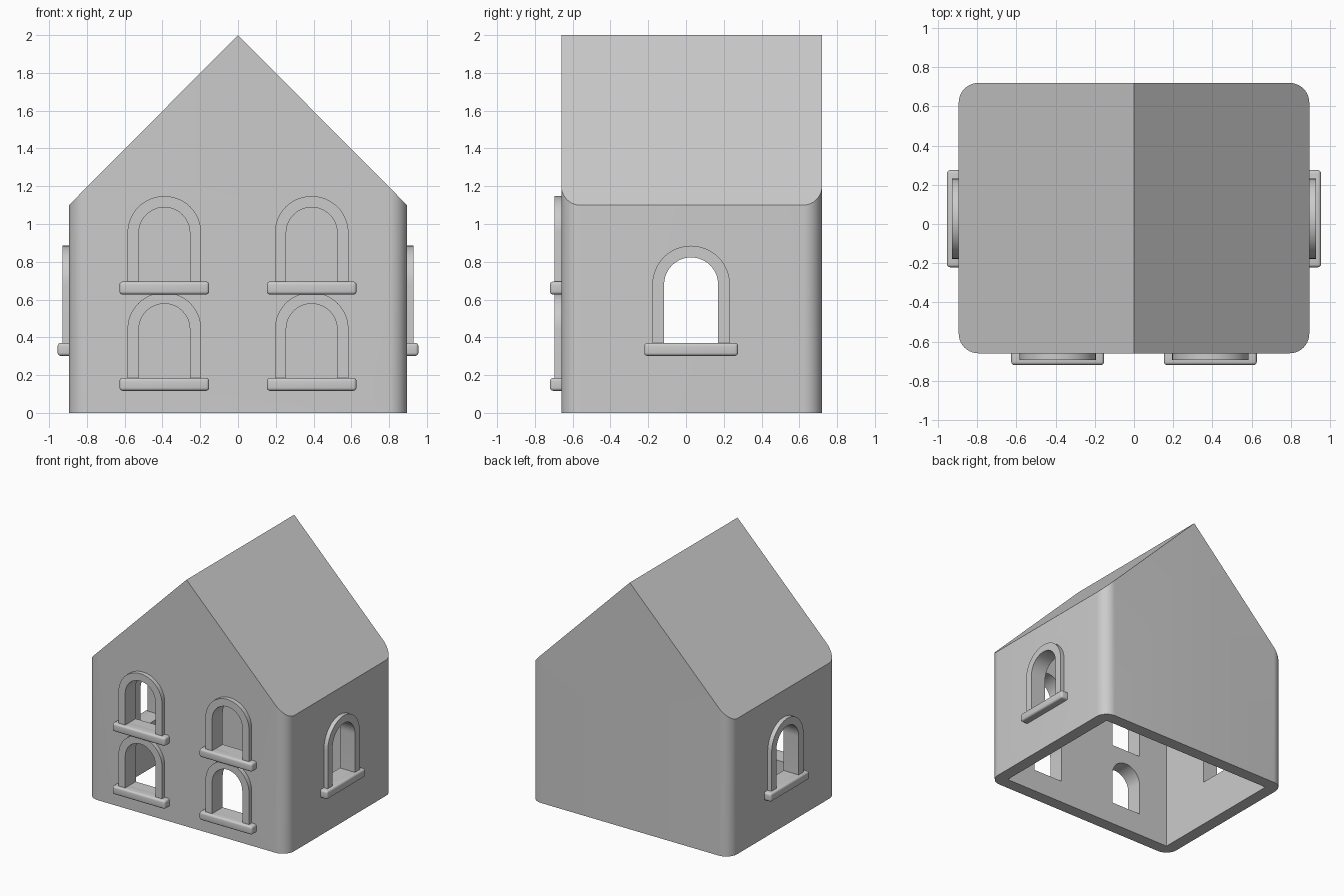
import bpy, bmesh
from math import pi, cos, sin, radians
from mathutils import Matrix, Vector

cube = bpy.data.objects.get("Cube")
if cube:
    bpy.data.objects.remove(cube, do_unlink=True)

grey = bpy.data.materials.new("warmless grey plaster")
grey.use_nodes = True
colour = (0.6, 0.6, 0.6, 1)
grey.diffuse_color = colour
grey.node_tree.nodes["Principled BSDF"].inputs["Base Color"].default_value = colour

HALF_X, FRONT, BACK = 0.895, -0.66, 0.72
EAVE, RIDGE, WALL = 1.10, 2.0, 0.1
MID_Y = (FRONT + BACK) / 2


def finish(bm, name, matrix=Matrix()):
    """Turn a bmesh into a smooth-by-angle grey object."""
    bm.transform(matrix)
    bmesh.ops.recalc_face_normals(bm, faces=bm.faces)
    mesh = bpy.data.meshes.new(name)
    bm.to_mesh(mesh)
    bm.free()
    mesh.materials.append(grey)
    obj = bpy.data.objects.new(name, mesh)
    bpy.context.collection.objects.link(obj)
    smooth(obj)
    return obj


def smooth(obj):
    bpy.ops.object.select_all(action='DESELECT')
    obj.select_set(True)
    bpy.context.view_layer.objects.active = obj
    bpy.ops.object.shade_smooth_by_angle(angle=radians(30))


def prism(points, offset):
    """Extrude a closed outline along an offset."""
    bm = bmesh.new()
    face = bm.faces.new([bm.verts.new(p) for p in points])
    moved = bmesh.ops.extrude_face_region(bm, geom=[face])["geom"]
    verts = [v for v in moved if isinstance(v, bmesh.types.BMVert)]
    bmesh.ops.translate(bm, verts=verts, vec=offset)
    return bm


def cut(target, cutter):
    mod = target.modifiers.new("opening", 'BOOLEAN')
    mod.operation, mod.solver, mod.object = 'DIFFERENCE', 'EXACT', cutter
    bpy.context.view_layer.objects.active = target
    bpy.ops.object.modifier_apply(modifier=mod.name)
    bpy.data.objects.remove(cutter, do_unlink=True)


def gabled_block(name, inset, radius, bottom, ridge):
    """Rounded rectangle raised to the ridge and trimmed by two roof planes."""
    hx, hy = HALF_X - inset - radius, (BACK - FRONT) / 2 - inset - radius
    corners = [(hx, hy), (-hx, hy), (-hx, -hy), (hx, -hy)]
    steps = 10 if radius else 0
    outline = []
    for i, (cx, cy) in enumerate(corners):
        for s in range(steps + 1):
            a = (i + s / max(steps, 1)) * pi / 2
            outline.append((cx + radius * cos(a), MID_Y + cy + radius * sin(a), bottom))
    bm = prism(outline, (0, 0, ridge + 0.2 - bottom))
    for side in (-1, 1):
        normal = Vector((side * (RIDGE - EAVE), 0, HALF_X)).normalized()
        geom = bm.verts[:] + bm.edges[:] + bm.faces[:]
        cut_geom = bmesh.ops.bisect_plane(bm, geom=geom, plane_co=(0, 0, ridge),
                                          plane_no=normal, clear_outer=True)["geom_cut"]
        edges = [e for e in cut_geom if isinstance(e, bmesh.types.BMEdge)]
        bmesh.ops.holes_fill(bm, edges=bm.edges[:], sides=0)
    return finish(bm, name)


def arch(radius, bottom, spring):
    """Half-round arch outline, in the plane facing -y."""
    n = 24
    top = [(radius * cos(pi * i / n), 0, spring + radius * sin(pi * i / n)) for i in range(n + 1)]
    return [(radius, 0, bottom)] + top + [(-radius, 0, bottom)]


def window(name, place, outer, inner, sill_top, top, sill_half):
    """Cut an arched opening and add its raised surround and sill."""
    spring = top - outer
    hole = prism(arch(inner, sill_top, spring), (0, 0.3, 0))
    cut(house, finish(hole, name + " cutter", place @ Matrix.Translation((0, -0.1, 0))))

    # Surround: one ring-shaped face between both arches, extruded outward
    ring = arch(outer, sill_top, spring) + arch(inner, sill_top, spring)[::-1]
    finish(prism(ring, (0, -0.035, 0)), name + " surround", place)

    # Rounded sill
    bm = bmesh.new()
    bmesh.ops.create_cube(bm, size=1)
    bmesh.ops.scale(bm, vec=(2 * sill_half, 0.09, 0.068), verts=bm.verts)
    bmesh.ops.translate(bm, vec=(0, -0.015, sill_top - 0.034), verts=bm.verts)
    bmesh.ops.bevel(bm, geom=bm.edges[:], offset=0.016, segments=4, profile=0.5,
                    affect='EDGES')
    finish(bm, name + " sill", place)


# Hollow house shell, open underneath
house = gabled_block("house shell", 0, 0.1, 0, RIDGE)
cut(house, gabled_block("room cutter", WALL, 0, -0.2, RIDGE - WALL * 1.41))

# Two rows of front windows
for side, x in (("right", -0.39), ("left", 0.39)):
    for row, z in (("lower", 0.185), ("upper", 0.695)):
        window(f"{row} {side} window", Matrix.Translation((x, FRONT, 0)),
               0.195, 0.135, z, z + 0.453, 0.237)

# One window on each side wall
for side, sign in (("right", -1), ("left", 1)):
    place = Matrix.Translation((sign * HALF_X, 0.027, 0)) @ Matrix.Rotation(sign * pi / 2, 4, 'Z')
    window(f"{side} side window", place, 0.205, 0.143, 0.37, 0.885, 0.248)

smooth(house)
